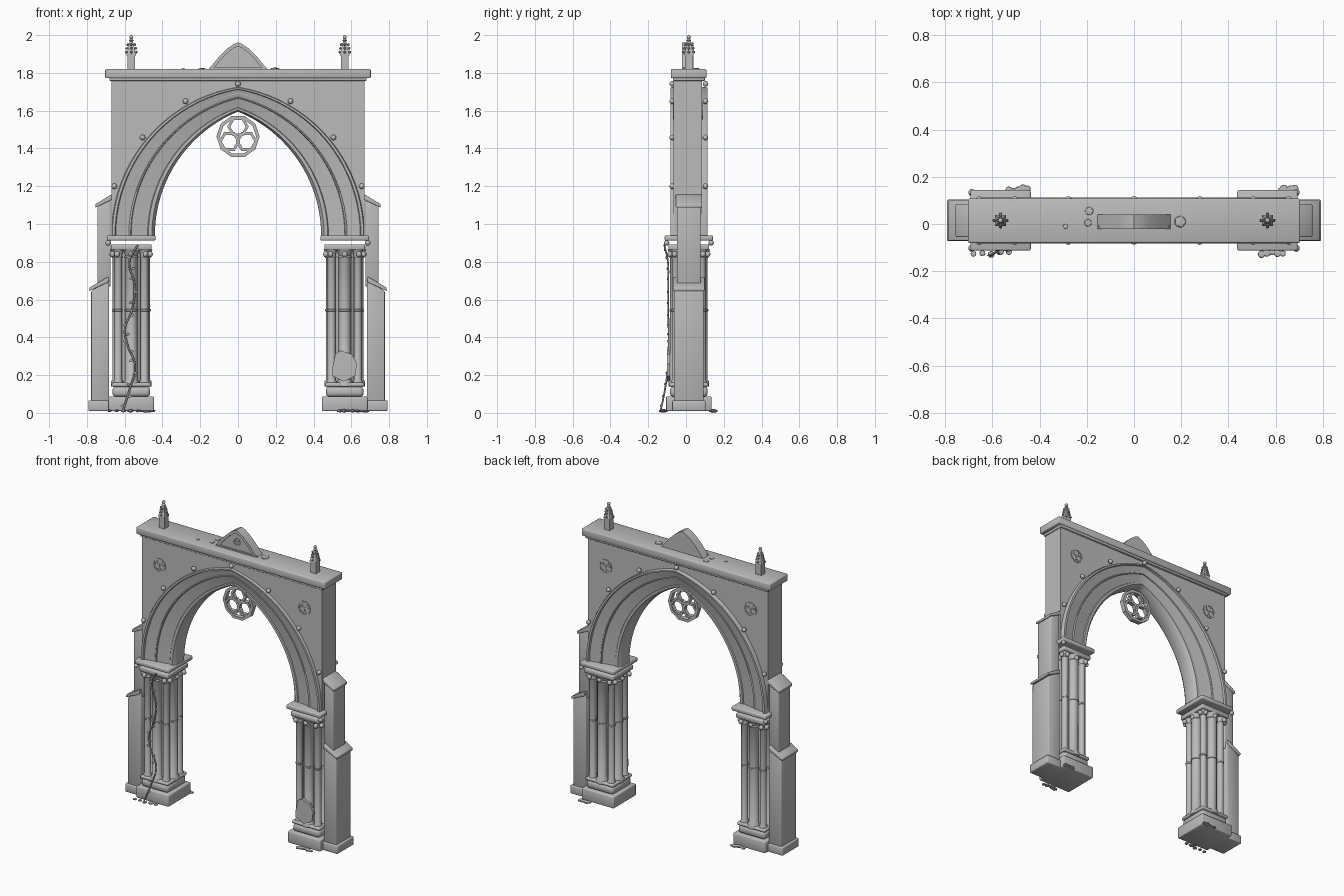
import bpy, bmesh, math, random
from mathutils import Vector, Matrix

if "Cube" in bpy.data.objects:
    bpy.data.objects.remove(bpy.data.objects["Cube"])

random.seed(4)
YC = 0.015           # depth centre of the masonry
PX = 0.565           # pier centre, left and right
SPRING = 0.94        # height where the arch starts

stone = bpy.data.materials.new("grey stone")
stone.diffuse_color = (0.5, 0.5, 0.5, 1)
stone.use_nodes = True
stone.node_tree.nodes["Principled BSDF"].inputs["Base Color"].default_value = stone.diffuse_color


def finish(name, bm, smooth=35, bevel=0):
    bmesh.ops.recalc_face_normals(bm, faces=bm.faces)
    me = bpy.data.meshes.new(name)
    bm.to_mesh(me)
    bm.free()
    ob = bpy.data.objects.new(name, me)
    bpy.context.collection.objects.link(ob)
    me.materials.append(stone)
    bpy.ops.object.select_all(action='DESELECT')
    ob.select_set(True)
    bpy.context.view_layer.objects.active = ob
    if bevel:
        # worn, softly rounded edges
        mod = ob.modifiers.new("bevel", 'BEVEL')
        mod.width, mod.segments = bevel, 2
        bpy.ops.object.modifier_apply(modifier="bevel")
        smooth = 60
    bpy.ops.object.shade_smooth_by_angle(angle=math.radians(smooth))
    return ob


def add_box(bm, x0, x1, y0, y1, z0, z1):
    m = Matrix.Translation(((x0 + x1) / 2, (y0 + y1) / 2, (z0 + z1) / 2))
    bmesh.ops.create_cube(bm, size=1, matrix=m @ Matrix.Diagonal((x1 - x0, y1 - y0, z1 - z0, 1)))


def box(name, *dims, bevel=0.006):
    bm = bmesh.new()
    add_box(bm, *dims)
    return finish(name, bm, bevel=bevel)


def add_prism(bm, pts, y0, y1):
    """Extrude an outline in x and z along y."""
    f = bm.faces.new([bm.verts.new((x, y0, z)) for x, z in pts])
    ext = bmesh.ops.extrude_face_region(bm, geom=[f])["geom"]
    bmesh.ops.translate(bm, vec=(0, y1 - y0, 0), verts=[v for v in ext if isinstance(v, bmesh.types.BMVert)])
    if f.is_valid is False:
        bm.faces.new([v for v in f.verts])


def prism(name, pts, y0, y1, bevel=0):
    bm = bmesh.new()
    add_prism(bm, pts, y0, y1)
    return finish(name, bm, bevel=bevel)


def add_lathe(bm, cx, cy, profile, n=12, turn=0):
    """Revolve (radius, z) pairs around a vertical axis."""
    rows = [[bm.verts.new((cx + r * math.cos(turn + 2 * math.pi * i / n),
                           cy + r * math.sin(turn + 2 * math.pi * i / n), z)) for i in range(n)]
            for r, z in profile]
    for a, b in zip(rows, rows[1:]):
        for i in range(n):
            bm.faces.new((a[i], a[(i + 1) % n], b[(i + 1) % n], b[i]))
    bm.faces.new(rows[0])
    bm.faces.new(rows[-1])


def add_ball(bm, loc, r, scale=(1, 1, 1), sub=2):
    bmesh.ops.create_icosphere(bm, subdivisions=sub, radius=r,
                               matrix=Matrix.Translation(loc) @ Matrix.Diagonal((*scale, 1)))


def add_ring(bm, cx, cz, ro, ri, y0, y1, n, turn=0):
    """Flat polygonal ring facing the front."""
    loops = []
    for r, y in ((ro, y0), (ri, y0), (ri, y1), (ro, y1)):
        loops.append([bm.verts.new((cx + r * math.cos(turn + 2 * math.pi * i / n), y,
                                    cz + r * math.sin(turn + 2 * math.pi * i / n))) for i in range(n)])
    for k in range(4):
        a, b = loops[k], loops[(k + 1) % 4]
        for i in range(n):
            bm.faces.new((a[i], a[(i + 1) % n], b[(i + 1) % n], b[i]))


def rosette(name, cx, cz, r, y0, y1):
    """Ten-sided frame holding three hexagonal lights."""
    bm = bmesh.new()
    add_ring(bm, cx, cz, r, r * 0.84, y0, y1, 10)
    for k in range(3):
        a = math.pi / 2 + k * 2 * math.pi / 3
        add_ring(bm, cx + 0.46 * r * math.cos(a), cz + 0.46 * r * math.sin(a),
                 r * 0.5, r * 0.36, y0 + 0.002, y1 - 0.002, 6, a + math.pi / 6)
    return finish(name, bm)


def arch(half, rise, n=20):
    """Two-centred pointed arch, right foot to left foot."""
    R = (half * half + rise * rise) / (2 * half)
    end = math.acos((R - half) / R)
    right = [(half - R + R * math.cos(end * i / n), SPRING + R * math.sin(end * i / n)) for i in range(n + 1)]
    right[-1] = (0, SPRING + rise)
    return right + [(-x, z) for x, z in right[-2::-1]]


# wall above the arch and parapet
prism("spandrel_wall", arch(0.62, 0.75) + [(-0.67, SPRING), (-0.67, 1.77), (0.67, 1.77), (0.67, SPRING)],
      YC - 0.08, YC + 0.07)
box("parapet", -0.703, 0.703, YC - 0.095, YC + 0.093, 1.772, 1.82)
box("parapet_moulding", -0.68, 0.68, YC - 0.085, YC + 0.085, 1.758, 1.778, bevel=0.004)

# moulded arch: half of the section as (outward share, half depth), mirrored in depth
half = [(1, 0.088), (0.98, 0.098), (0.92, 0.098), (0.9, 0.086), (0.74, 0.079), (0.6, 0.073), (0.585, 0.077),
        (0.56, 0.077), (0.545, 0.07), (0.34, 0.061), (0.17, 0.054), (0.15, 0.06), (0.07, 0.06), (0, 0.04)]
section = [(u, -d) for u, d in half] + [(u, d) for u, d in reversed(half)]
bm = bmesh.new()
rows = [[bm.verts.new((x, YC + d, z)) for x, z in arch(0.44 + 0.23 * u, 0.655 + 0.13 * u)] for u, d in section]
for a, b in zip(rows, rows[1:] + rows[:1]):
    for i in range(len(a) - 1):
        bm.faces.new((a[i], a[i + 1], b[i + 1], b[i]))
for end in (0, -1):
    bm.faces.new([r[end] for r in rows])
finish("moulded_arch", bm, 50)

# ball ornaments along the outer moulding, both faces
bm = bmesh.new()
for x, z in ((0, 1.742), (0.278, 1.65), (0.505, 1.458), (0.655, 1.2)):
    for sx in ((-1, 1) if x else (1,)):
        for y in (YC - 0.088, YC + 0.088):
            add_ball(bm, (sx * x, y, z), 0.015)
finish("arch_ball_ornaments", bm)

# tracery
rosette("hanging_rosette", 0, 1.463, 0.114, YC - 0.015, YC + 0.015)
for sx, side in ((-1, "left"), (1, "right")):
    for y, face in ((YC - 0.08, "front"), (YC + 0.07, "back")):
        rosette(f"{face}_{side}_spandrel_rosette", sx * 0.54, 1.6, 0.048, y - 0.005, y + 0.005)

# gable on the parapet
gable = [(0.155, 1.82), (0.13, 1.85), (0.095, 1.892), (0.055, 1.93), (0.025, 1.951), (0, 1.962)]
outline = gable + [(-x, z) for x, z in gable[-2::-1]]
prism("gable", outline, YC - 0.026, YC + 0.025)
inner = [(x * 0.85, 1.82 + (z - 1.82) * 0.85) for x, z in outline]
bm = bmesh.new()
for i in range(len(outline) - 1):
    add_prism(bm, [outline[i], outline[i + 1], inner[i + 1], inner[i]], YC - 0.036, YC - 0.024)
finish("gable_frame", bm)
rosette("gable_rosette", 0, 1.88, 0.026, YC - 0.031, YC - 0.024)
box("gable_sill", -0.15, 0.15, YC - 0.037, YC - 0.02, 1.815, 1.828, bevel=0)

for sx, side in ((-1, "left"), (1, "right")):
    cx = sx * PX

    def pad(name, r, z0, z1, bevel=0.006):
        return box(f"{side}_{name}", cx - r, cx + r, YC - r, YC + r, z0, z1, bevel=bevel)

    # pier foot, capital and springing plate
    pad("plinth", 0.12, 0.01, 0.088)
    pad("pier_base", 0.1, 0.085, 0.14, 0.018)
    pad("base_roll", 0.104, 0.138, 0.16, 0.009)
    pad("abacus", 0.108, 0.862, 0.892)
    pad("springing_plate", 0.128, 0.912, 0.94, 0.007)

    # clustered shafts around a core, with rings and bulbous capitals
    bm = bmesh.new()
    add_lathe(bm, cx, YC, [(0.068, 0.14), (0.068, 0.87)], 16)
    for k in range(8):
        big = k % 2 == 0
        d, r = (0.068, 0.032) if big else (0.098, 0.021)
        a = k * math.pi / 4
        x, y = cx + d * math.cos(a), YC + d * math.sin(a)
        add_lathe(bm, x, y, [(r * 1.25, 0.14), (r * 1.25, 0.165), (r, 0.175), (r, 0.537), (r * 1.1, 0.539),
                             (r * 1.1, 0.547), (r, 0.549), (r, 0.818), (r * 1.15, 0.826), (r, 0.833),
                             (r * 1.1, 0.845), (r * 1.4, 0.865)])
    finish(f"{side}_clustered_shafts", bm, 40)
    bm = bmesh.new()
    for k in range(12):
        t, s = (k % 3 - 1) * 0.075, k // 3
        p = Matrix.Rotation(s * math.pi / 2, 3, 'Z') @ Vector((0.1, t, 0))
        add_ball(bm, (cx + p.x, YC + p.y, 0.84), 0.015, (1, 1, 1.1))
    for y in (YC - 0.118, YC + 0.118):
        add_ball(bm, (cx + sx * 0.122, y, 0.9), 0.015)
    finish(f"{side}_capital_foliage", bm)

    # two-stage buttress with sloping weatherings
    def slab(name, x0, x1, z0, z1, y):
        pts = [(sx * x0, z0), (sx * x1, z1), (sx * x1, z1 - 0.018), (sx * x0, z0 - 0.03)]
        prism(f"{side}_{name}", pts, YC - y, YC + y, 0.004)

    def stage(name, x0, x1, zb, z0, z1, y):
        pts = [(sx * x0, zb), (sx * x1, zb), (sx * x1, z1), (sx * x0, z0)]
        prism(f"{side}_{name}", pts, YC - y, YC + y, 0.005)

    box(f"{side}_buttress_foot", *sorted((sx * 0.66, sx * 0.792)), YC - 0.088, YC + 0.088, 0.01, 0.066)
    stage("lower_buttress", 0.682, 0.777, 0.06, 0.705, 0.645, 0.078)
    stage("upper_buttress", 0.674, 0.745, 0.67, 1.14, 1.095, 0.063)
    slab("lower_weathering", 0.685, 0.787, 0.722, 0.663, 0.085)
    slab("upper_weathering", 0.668, 0.755, 1.158, 1.105, 0.07)

    # pinnacle with crockets
    bm = bmesh.new()
    add_box(bm, cx - 0.021, cx + 0.021, YC - 0.021, YC + 0.021, 1.815, 1.895)
    add_lathe(bm, cx, YC, [(0.034, 1.893), (0.034, 1.902), (0.03, 1.906), (0.02, 1.945), (0.007, 1.975)],
              4, math.pi / 4)
    for z, d in ((1.91, 0.027), (1.93, 0.023), (1.95, 0.019)):
        for k in range(4):
            a = k * math.pi / 2
            add_ball(bm, (cx + d * math.cos(a), YC + d * math.sin(a), z), 0.008, sub=1)
    add_lathe(bm, cx, YC, [(0.006, 1.965), (0.013, 1.972), (0.006, 1.98)], 8)
    add_ball(bm, (cx, YC, 1.989), 0.011)
    finish(f"{side}_pinnacle", bm)

# climbing vine on the left pier
path = [(-0.61, -0.135, 0.01), (-0.575, -0.112, 0.12), (-0.545, -0.095, 0.25), (-0.585, -0.092, 0.36),
        (-0.6, -0.092, 0.44), (-0.56, -0.094, 0.55), (-0.548, -0.094, 0.68), (-0.575, -0.096, 0.8), (-0.53, -0.115, 0.89)]
cu = bpy.data.curves.new("vine_stem", 'CURVE')
cu.dimensions, cu.bevel_depth, cu.bevel_resolution = '3D', 0.005, 1
sp = cu.splines.new('BEZIER')
sp.bezier_points.add(len(path) - 1)
for p, co in zip(sp.bezier_points, path):
    p.co, p.handle_left_type, p.handle_right_type = co, 'AUTO', 'AUTO'
cu.materials.append(stone)
bpy.context.collection.objects.link(bpy.data.objects.new("vine_stem", cu))
bm = bmesh.new()
for a, b in zip(path, path[1:]):
    for t, s in ((0.25, -1), (0.7, 1)):
        p = Vector(a).lerp(Vector(b), t) + Vector((s * 0.012, -0.004, 0))
        add_ball(bm, p, 0.01, (1, 0.4, 0.7), 1)
finish("vine_leaves", bm)

# broken stone leaning on the right pier
chip = [(0.5, 0.195), (0.56, 0.165), (0.62, 0.195), (0.63, 0.26), (0.605, 0.31), (0.545, 0.33), (0.515, 0.31), (0.5, 0.24)]
prism("fallen_stone", chip, -0.1, -0.084)

# rubble at the feet and on the parapet
bm = bmesh.new()
for x0, x1, y in ((-0.68, -0.53, -0.122), (-0.53, -0.45, 0.145), (0.54, 0.63, -0.125), (0.62, 0.68, 0.142)):
    for k in range(5):
        x = x0 + (x1 - x0) * k / 4
        add_ball(bm, (x, y + random.uniform(-0.008, 0.008), 0.0105), random.uniform(0.013, 0.021), (1, 1, 0.5), 1)
for x, y, r in ((-0.19, 0.055, 0.02), (-0.195, 0.005, 0.018), (-0.29, -0.01, 0.012), (0.195, 0.01, 0.028)):
    add_ball(bm, (x, y, 1.821), r, (1, 1, 0.3), 1)
finish("rubble", bm)
